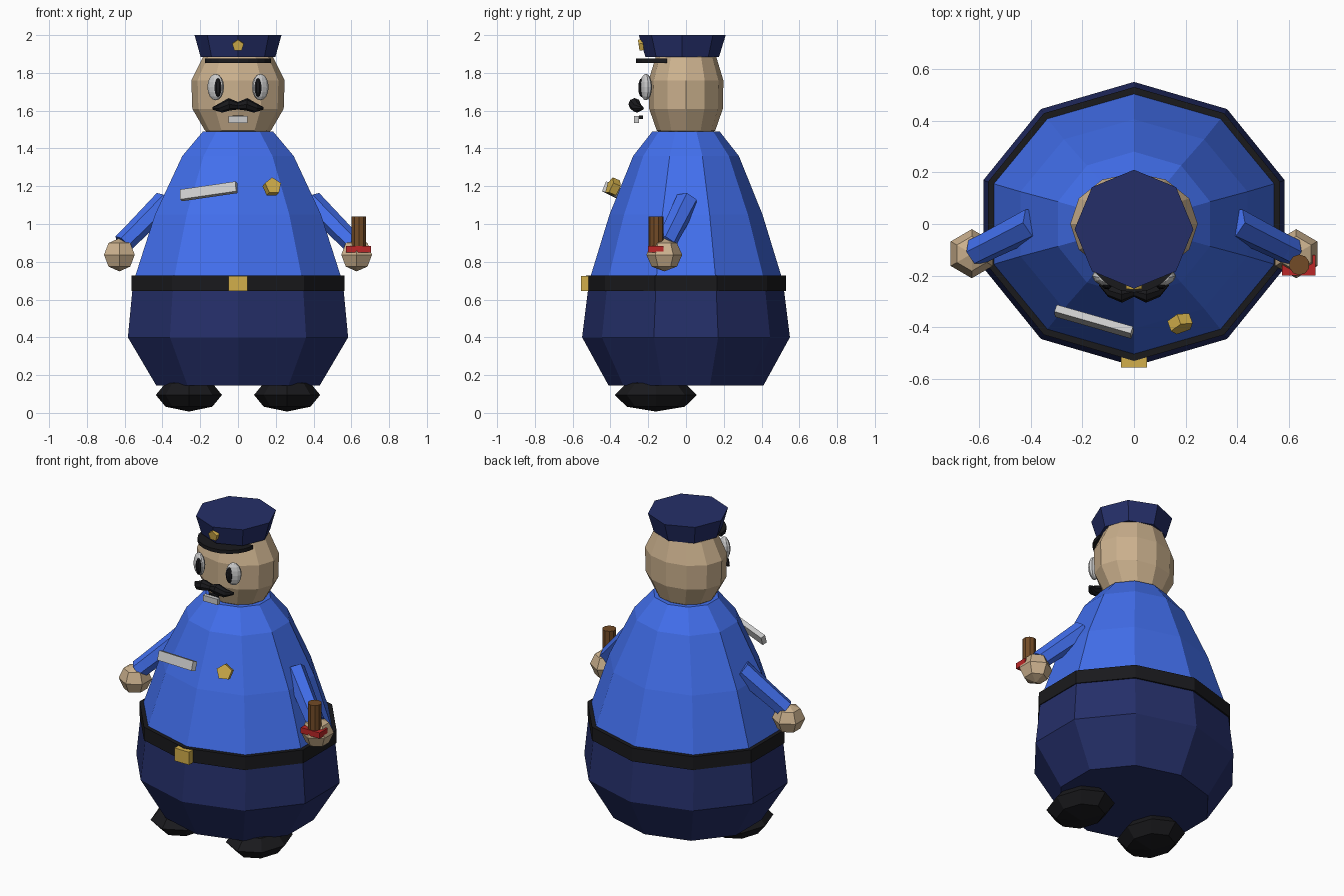
import bpy, bmesh
from math import radians, sin, cos, pi
from mathutils import Vector, Matrix, Euler

if "Cube" in bpy.data.objects:
    bpy.data.objects.remove(bpy.data.objects["Cube"])

COL = {}
for key, rgb in dict(shirt=(.055, .16, .85), navy=(.018, .028, .14), black=(.01, .01, .012),
                     skin=(.60, .44, .27), gold=(.65, .43, .07), white=(.8, .8, .8),
                     wood=(.17, .07, .02), red=(.5, .02, .02)).items():
    COL[key] = bpy.data.materials.new(key)
    COL[key].diffuse_color = (*rgb, 1)


def finish(bm, name, col, loc=(0, 0, 0), rot=(0, 0, 0)):
    bmesh.ops.recalc_face_normals(bm, faces=bm.faces)
    me = bpy.data.meshes.new(name)
    bm.to_mesh(me)
    bm.free()
    ob = bpy.data.objects.new(name, me)
    bpy.context.collection.objects.link(ob)
    me.materials.append(COL[col])
    ob.location = loc
    ob.rotation_euler = [radians(a) for a in rot]
    return ob


def loft(name, col, rings, loc=(0, 0, 0), rot=(0, 0, 0)):
    """Skin a list of closed rings of points and cap both ends."""
    bm = bmesh.new()
    vs = [[bm.verts.new(p) for p in r] for r in rings]
    n = len(vs[0])
    for a, b in zip(vs, vs[1:]):
        for i in range(n):
            j = (i + 1) % n
            bm.faces.new((a[i], a[j], b[j], b[i]))
    bm.faces.new(vs[0])
    bm.faces.new(vs[-1])
    return finish(bm, name, col, loc, rot)


def lathe(name, col, profile, n, loc=(0, 0, 0), rot=(0, 0, 0), phase=90):
    """Profile entries are (z, x radius, y radius)."""
    ang = [radians(phase) + 2 * pi * i / n for i in range(n)]
    return loft(name, col, [[(rx * cos(a), ry * sin(a), z) for a in ang]
                            for z, rx, ry in profile], loc, rot)


def tube(name, col, path, n):
    """Path entries are (x, y, z, radius)."""
    pts = [Vector(p[:3]) for p in path]
    rings = []
    for i, p in enumerate(pts):
        d = pts[min(i + 1, len(pts) - 1)] - pts[max(i - 1, 0)]
        u = d.cross(Vector((0, 1, 0))).normalized()
        v = d.cross(u).normalized()
        rings.append([p + path[i][3] * (u * cos(2 * pi * k / n) + v * sin(2 * pi * k / n))
                      for k in range(n)])
    return loft(name, col, rings)


def box(name, col, size, loc, rot=(0, 0, 0)):
    bm = bmesh.new()
    bmesh.ops.create_cube(bm, size=1)
    bmesh.ops.scale(bm, vec=size, verts=bm.verts)
    return finish(bm, name, col, loc, rot)


def ball(name, col, radii, loc, seg, rings, rot=(0, 0, 0)):
    bm = bmesh.new()
    bmesh.ops.create_uvsphere(bm, u_segments=seg, v_segments=rings, radius=1)
    bmesh.ops.scale(bm, vec=radii, verts=bm.verts)
    return finish(bm, name, col, loc, rot)


# Body
lathe("trousers", "navy", [(.145, .455, .41), (.40, .613, .55), (.68, .585, .515)], 10)
lathe("belt", "black", [(.645, .594, .53), (.728, .594, .53)], 10)
lathe("shirt", "shirt", [(.66, .585, .515), (.73, .57, .503), (1.05, .462, .405),
                         (1.36, .31, .28), (1.49, .195, .178)], 10)
box("belt_buckle", "gold", (.10, .04, .08), (0, -.535, .685))

# Head
lathe("head", "skin", [(1.46, .12, .10), (1.495, .175, .155), (1.61, .242, .195),
                       (1.76, .247, .198), (1.885, .185, .16), (1.90, .12, .10)], 12)

# Cap with half-disc visor and badge
lathe("cap", "navy", [(1.885, .198, .195), (2.0, .230, .230)], 8, (0, -.02, 0))
arc = [(.175 * cos(pi + pi * i / 10), -.10 + .165 * sin(pi + pi * i / 10)) for i in range(11)]
loft("cap_visor", "black", [[(x, y, z) for x, y in arc] for z in (1.853, 1.875)])
lathe("cap_badge", "gold", [(-.012, .032, .032), (.012, .032, .032)], 5, (0, -.238, 1.945), (98, 0, 0))

# Paired parts
for side, s in (("left", -1), ("right", 1)):
    ball(side + "_eye", "white", (.047, .028, .07), (s * .118, -.212, 1.725), 10, 8, (0, 0, s * 25))
    ball(side + "_pupil", "black", (.021, .018, .05), (s * .106, -.235, 1.722), 8, 6, (0, 0, s * 25))
    ball(side + "_shoe", "black", (.175, .217, .088), (s * .26, -.16, .095), 8, 4)
    tube(side + "_sleeve", "shirt", [(s * .385, .005, 1.12, .063), (s * .57, -.088, .935, .055),
                                     (s * .61, -.108, .895, .055)], 6)
    ball(side + "_hand", "skin", (.094, .095, .088), (s * .628, -.115, .837), 6, 4)

# Moustache drawn as one tapered tube
half = [(.045, -.272, 1.634, .033), (.09, -.258, 1.615, .026), (.132, -.23, 1.612, .008)]
path = [(-x, y, z, r) for x, y, z, r in reversed(half)] + [(0, -.262, 1.626, .02)] + half
tube("moustache", "black", path, 8)

# Mouth
box("teeth", "white", (.10, .024, .036), (0, -.262, 1.553))
box("mouth", "black", (.06, .02, .018), (0, -.238, 1.566))

# Chest tag and badge
box("chest_tag", "white", (.31, .03, .056), (-.155, -.378, 1.173), (-20, -8, -16))
lathe("chest_badge", "gold", [(-.022, .047, .047), (.022, .047, .047)], 5,
      (.18, -.385, 1.195), (68, 0, 20))

# Baton in the right hand
lathe("baton", "wood", [(.86, .04, .04), (1.04, .04, .04)], 10, (.64, -.158, 0))
box("baton_guard", "red", (.13, .08, .036), (.638, -.16, .866))

for m in bpy.data.materials:
    if m.users and not m.is_grease_pencil:
        m.use_nodes = True
        m.node_tree.nodes["Principled BSDF"].inputs["Base Color"].default_value = m.diffuse_color
